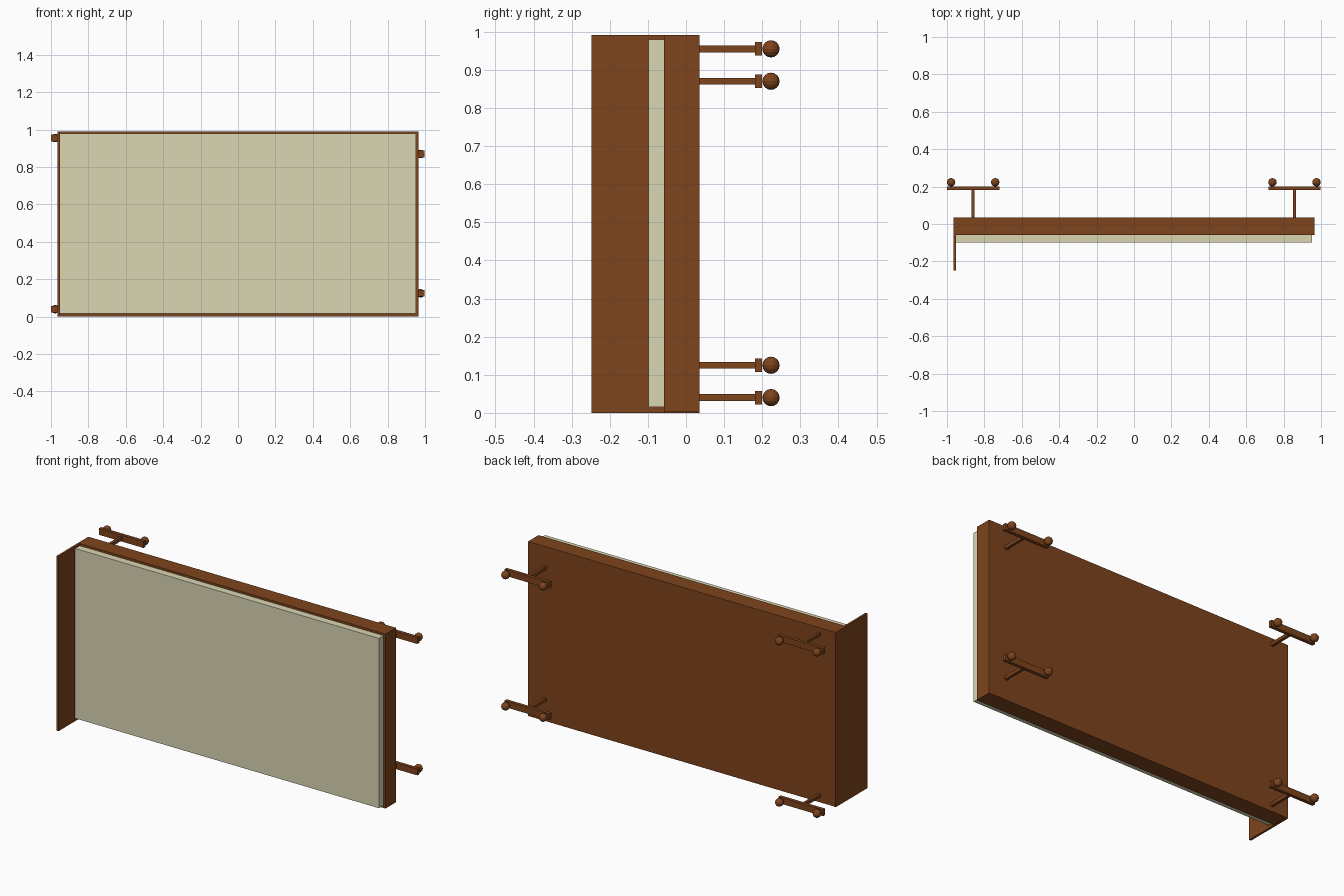
import bpy, bmesh
from mathutils import Matrix, Vector

if "Cube" in bpy.data.objects:
    bpy.data.objects.remove(bpy.data.objects["Cube"])


def material(name, rgb):
    m = bpy.data.materials.new(name)
    m.diffuse_color = (*rgb, 1)
    m.use_nodes = True
    m.node_tree.nodes["Principled BSDF"].inputs["Base Color"].default_value = m.diffuse_color
    return m


wood = material("wood", (0.21, 0.058, 0.012))
fabric = material("fabric", (0.70, 0.67, 0.45))


def add_object(name, bm, mat):
    me = bpy.data.meshes.new(name)
    bm.to_mesh(me)
    bm.free()
    me.materials.append(mat)
    ob = bpy.data.objects.new(name, me)
    bpy.context.collection.objects.link(ob)
    return ob


def box(name, lo, hi, mat):
    lo, hi = Vector(lo), Vector(hi)
    bm = bmesh.new()
    bmesh.ops.create_cube(bm, size=1, matrix=Matrix.Translation((lo + hi) / 2)
                          @ Matrix.Diagonal((*(hi - lo), 1)))
    return add_object(name, bm, mat)


def ball(name, center, radius, mat):
    bm = bmesh.new()
    bmesh.ops.create_uvsphere(bm, u_segments=16, v_segments=8, radius=radius,
                              matrix=Matrix.Translation(center))
    return add_object(name, bm, mat)


# Bed frame, mattress and headboard (the bed is tipped on its side)
box("bed_frame", (-0.962, -0.058, 0.002), (0.966, 0.036, 0.991), wood)
box("mattress", (-0.953, -0.099, 0.016), (0.953, -0.058, 0.979), fabric)
box("headboard", (-0.964, -0.248, 0.0), (-0.952, 0.036, 0.991), wood)

# Four feet: post, crossbar and two ball feet each
feet = [(-0.86, 0.955), (-0.86, 0.04), (0.858, 0.87), (0.858, 0.125)]
for i, (x, z) in enumerate(feet, 1):
    box(f"foot_post_{i}", (x - 0.008, 0.03, z - 0.009), (x + 0.008, 0.185, z + 0.009), wood)
    box(f"foot_crossbar_{i}", (x - 0.14, 0.181, z - 0.018), (x + 0.14, 0.20, z + 0.018), wood)
    for side, s in (("left", -1), ("right", 1)):
        ball(f"ball_foot_{i}_{side}", (x + s * 0.118, 0.223, z), 0.0225, wood)
